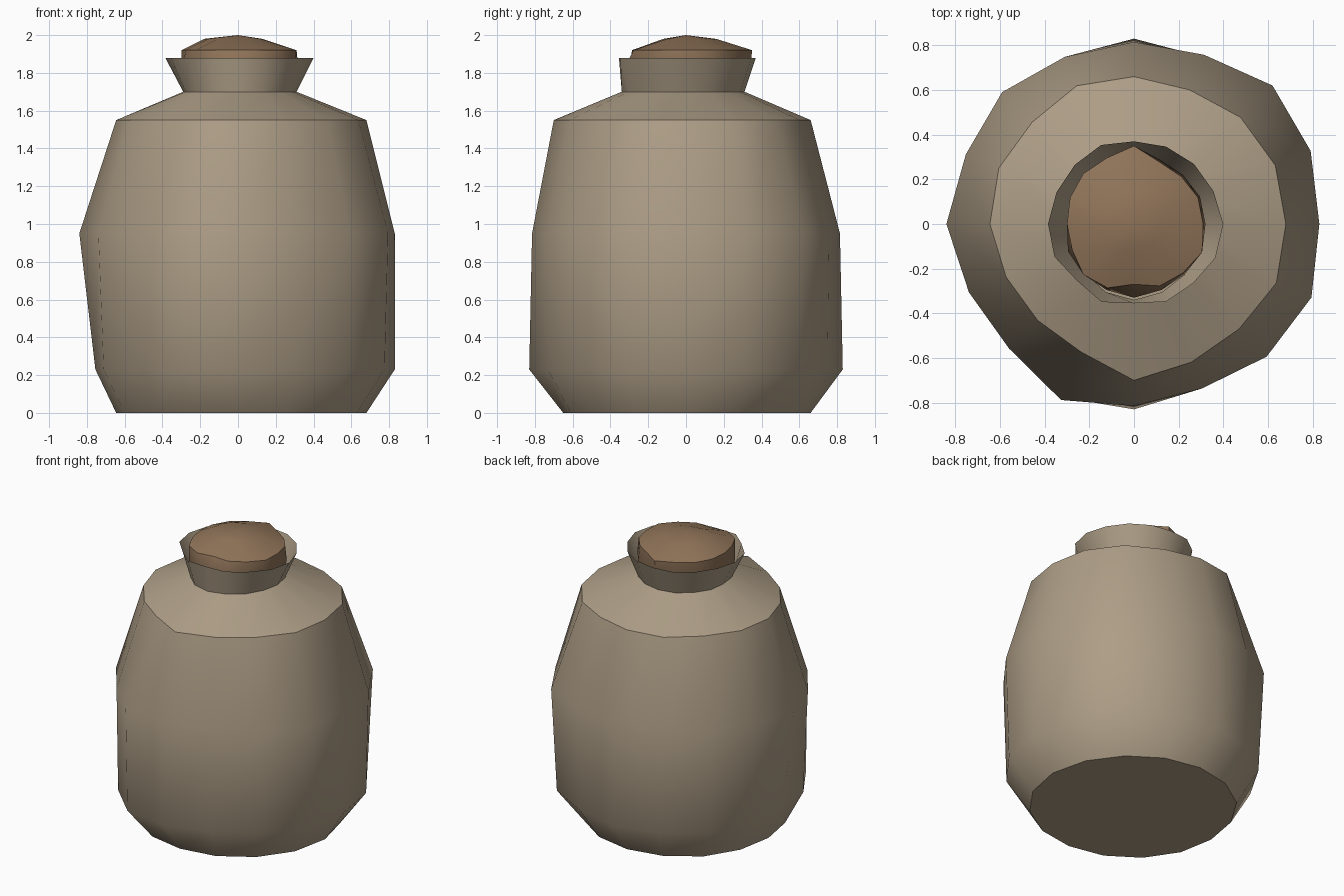
import bpy, bmesh, math

if "Cube" in bpy.data.objects:
    bpy.data.objects.remove(bpy.data.objects["Cube"])

SIDES = 16


def material(name, rgb):
    m = bpy.data.materials.new(name)
    m.diffuse_color = (*rgb, 1)
    m.use_nodes = True
    m.node_tree.nodes["Principled BSDF"].inputs["Base Color"].default_value = m.diffuse_color
    return m


def loft(name, rings, mat, cap_bottom=True, tip=None, angle=38):
    """Skin uneven rings, each (height, list of radii counter-clockwise from +x)."""
    bm = bmesh.new()
    loops = []
    for z, radii in rings:
        loops.append([bm.verts.new((r * math.cos(i * math.tau / SIDES),
                                    r * math.sin(i * math.tau / SIDES), z))
                      for i, r in enumerate(radii)])
    for low, high in zip(loops, loops[1:]):
        for i in range(SIDES):
            j = (i + 1) % SIDES
            bm.faces.new((low[i], low[j], high[j], high[i]))
    if cap_bottom:
        bm.faces.new(loops[0][::-1])
    if tip is not None:
        top = bm.verts.new(tip)
        for i in range(SIDES):
            bm.faces.new((loops[-1][i], loops[-1][(i + 1) % SIDES], top))
    me = bpy.data.meshes.new(name)
    bm.to_mesh(me)
    bm.free()
    me.materials.append(mat)
    ob = bpy.data.objects.new(name, me)
    bpy.context.collection.objects.link(ob)
    bpy.ops.object.select_all(action='DESELECT')
    ob.select_set(True)
    bpy.context.view_layer.objects.active = ob
    bpy.ops.object.shade_smooth_by_angle(angle=math.radians(angle))
    return ob


burlap = material("burlap_tan", (0.42, 0.34, 0.24))
brown = material("contents_brown", (0.28, 0.175, 0.1))

# Lumpy sack: base, lower belly, upper belly, shoulder, neck, flared rim
base = [.68, .67, .66, .66, .66, .66, .66, .65, .645, .65, .65, .65, .65, .66, .67, .68]
low_belly = [.83, .84, .84, .81, .83, .80, .80, .78, .755, .77, .78, .84, .83, .79, .82, .84]
belly = [.83, .856, .877, .82, .815, .81, .835, .815, .84, .80, .79, .853, .815, .797, .84, .86]
shoulder = [.68, .685, .675, .65, .66, .67, .645, .655, .645, .62, .61, .62, .70, .67, .665, .69]
neck = [.31, .31, .31, .31, .31, .31, .30, .30, .29, .30, .31, .33, .34, .33, .32, .31]
rim = [.40, .385, .38, .375, .37, .383, .375, .375, .385, .385, .36, .378, .355, .376, .375, .395]
loft("sack", [(0, base), (.23, low_belly), (.95, belly), (1.55, shoulder),
              (1.70, neck), (1.88, rim)], burlap)

# Mound of contents bulging from the opening, dented at the front
lower = [.29] * SIDES
wide = [.32, .32, .31, .31, .34, .32, .31, .31, .30, .32, .32, .32, .33, .32, .32, .33]
upper = [.31, .31, .30, .30, .35, .32, .32, .31, .30, .30, .32, .31, .27, .30, .31, .33]
crown = [.13, .14, .15, .15, .16, .16, .17, .18, .18, .17, .15, .13, .11, .11, .12, .13]
loft("contents", [(1.72, lower), (1.82, wide), (1.92, upper), (1.98, crown)],
     brown, tip=(0, 0, 2.0), angle=40)
